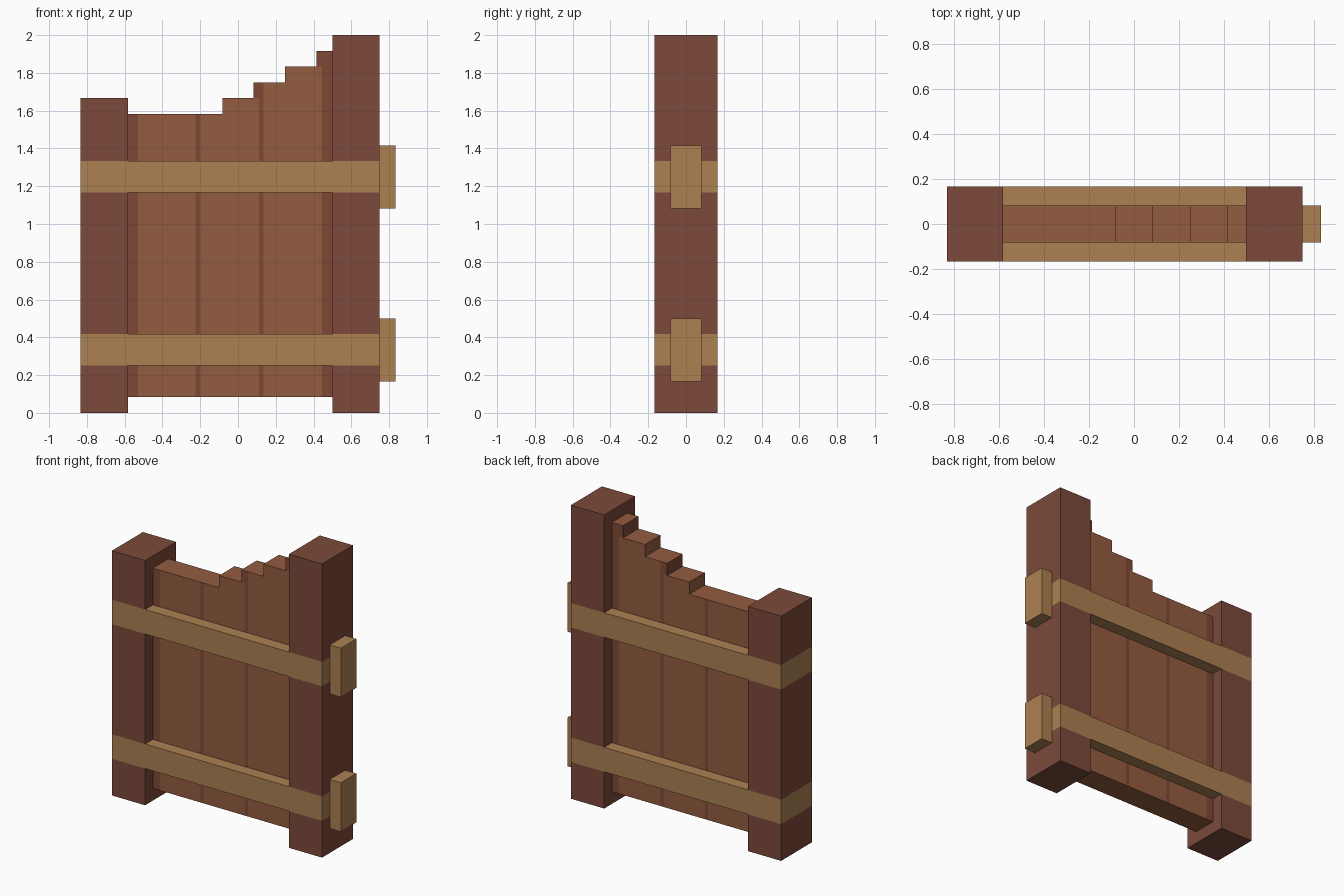
import bpy, bmesh
from mathutils import Vector

default = bpy.data.objects.get("Cube")
if default:
    bpy.data.objects.remove(default, do_unlink=True)

U = 1 / 12  # modelling unit: everything sits on a twelfth grid


def material(name, rgb):
    linear = [((c / 255 + 0.055) / 1.055) ** 2.4 for c in rgb] + [1]
    mat = bpy.data.materials.new(name)
    mat.use_nodes = True
    mat.diffuse_color = linear
    bsdf = mat.node_tree.nodes["Principled BSDF"]
    bsdf.inputs["Base Color"].default_value = linear
    bsdf.inputs["Roughness"].default_value = 0.9
    return mat


DARK = material("dark wood", (124, 74, 58))
PLANK = material("plank wood", (148, 92, 64))
GROOVE = material("plank groove", (127, 73, 54))
STRAP = material("light strap wood", (172, 128, 82))


def cut(bm, axis, positions):
    normal = Vector([float(i == axis) for i in range(3)])
    for p in positions:
        bmesh.ops.bisect_plane(bm, geom=bm.verts[:] + bm.edges[:] + bm.faces[:],
                               dist=1e-5, plane_co=normal * p, plane_no=normal)


def prism(name, outline, y0, y1, mats, xcuts=(), zcuts=(), rule=None):
    """Extrude an x-z outline along y, cut it, and paint faces by a rule."""
    bm = bmesh.new()
    face = bm.faces.new([bm.verts.new((x, y0, z)) for x, z in outline])
    out = bmesh.ops.extrude_face_region(bm, geom=[face])["geom"]
    bmesh.ops.translate(bm, vec=(0, y1 - y0, 0),
                        verts=[v for v in out if isinstance(v, bmesh.types.BMVert)])
    cut(bm, 0, xcuts)
    cut(bm, 2, zcuts)
    bmesh.ops.recalc_face_normals(bm, faces=bm.faces[:])
    bm.normal_update()
    if rule:
        for f in bm.faces:
            f.material_index = int(rule(f.calc_center_median(), f.normal))
    mesh = bpy.data.meshes.new(name)
    bm.to_mesh(mesh)
    bm.free()
    for m in mats:
        mesh.materials.append(m)
    obj = bpy.data.objects.new(name, mesh)
    bpy.context.collection.objects.link(obj)
    return obj


def rect(x0, x1, z0, z1):
    return [(x0, z0), (x1, z0), (x1, z1), (x0, z1)]


# Heights of the two straps
straps = {"lower": (3 * U, 5 * U), "upper": (14 * U, 16 * U)}
strap_cuts = [z for pair in straps.values() for z in pair]


def on_strap(c, n):
    return abs(n.z) < 0.5 and any(a < c.z < b for a, b in straps.values())


# Posts, with the straps wrapping round them
for name, x0, top in (("short_post", -10 * U, 20 * U), ("tall_post", 6 * U, 24 * U)):
    prism(name, rect(x0, x0 + 3 * U, 0, top), -2 * U, 2 * U,
          [DARK, STRAP], zcuts=strap_cuts, rule=on_strap)

# Stepped plank panel with painted grooves on both sides
left, right, bottom = -7 * U, 6 * U, U
steps = [(-7 * U, 19 * U), (-U, 20 * U), (U, 21 * U), (3 * U, 22 * U), (5 * U, 23 * U)]
ends = [x for x, _ in steps[1:]] + [right]
outline = [(left, bottom)]
for (x, z), end in zip(steps, ends):
    outline += [(x, z), (end, z)]
outline.append((right, bottom))

grooves = [(left, -0.53), (-0.225, -0.2), (0.11, 0.135), (0.445, right)]
# Wider groove ends on the raised steps: x start, x end, lowest z
step_grooves = [(U, 0.135, 20 * U), (5 * U, right, 22 * U)]


def on_groove(c, n):
    if abs(n.y) > 0.5:
        return (any(a < c.x < b for a, b in grooves)
                or any(a < c.x < b and c.z > z for a, b, z in step_grooves))
    # risers beside the wider grooves
    return n.x < -0.5 and any(abs(c.x - a) < 0.001 for a, _, _ in step_grooves)


prism("plank_panel", outline, -U, U, [PLANK, GROOVE],
      xcuts=[x for x, _ in steps[1:]] + [x for g in grooves for x in g][1:-1],
      zcuts=[20 * U, 22 * U], rule=on_groove)

# Rails across both faces of the panel, and hinge blocks on the tall post
for name, (z0, z1) in straps.items():
    prism(name + "_front_rail", rect(left, right, z0, z1), -2 * U, -U, [STRAP])
    prism(name + "_back_rail", rect(left, right, z0, z1), U, 2 * U, [STRAP])
    prism(name + "_hinge", rect(9 * U, 10 * U, z0 - U, z1 + U), -U, U, [STRAP])
